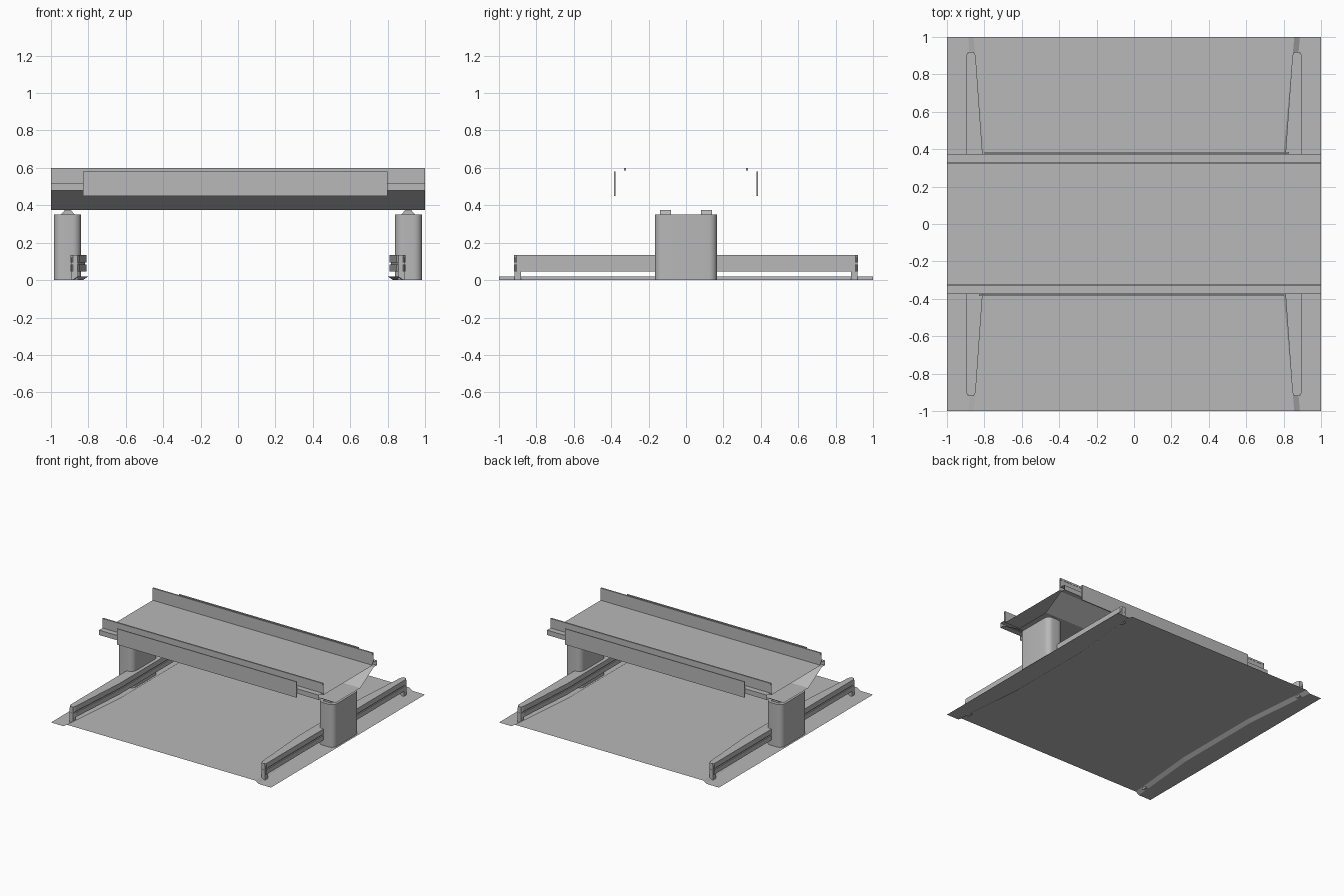
import bpy, bmesh, math
from mathutils import Vector

cube = bpy.data.objects.get("Cube")
if cube:
    bpy.data.objects.remove(cube, do_unlink=True)

GREY = (0.48, 0.48, 0.48, 1)
mat = bpy.data.materials.new("plain grey")
mat.use_nodes = True
mat.diffuse_color = GREY
mat.node_tree.nodes["Principled BSDF"].inputs["Base Color"].default_value = GREY


def finish(name, bm, closed=True, smooth=False):
    if closed:
        bmesh.ops.recalc_face_normals(bm, faces=bm.faces)
    mesh = bpy.data.meshes.new(name)
    bm.to_mesh(mesh)
    bm.free()
    obj = bpy.data.objects.new(name, mesh)
    bpy.context.collection.objects.link(obj)
    mesh.materials.append(mat)
    if smooth:
        bpy.ops.object.select_all(action="DESELECT")
        obj.select_set(True)
        bpy.context.view_layer.objects.active = obj
        bpy.ops.object.shade_smooth_by_angle(angle=math.radians(35))
    return obj


def prism(bm, outline, z0, z1):
    """Extrude a flat outline from z0 up to z1."""
    base = bm.faces.new([bm.verts.new((x, y, z0)) for x, y in outline])
    up = bmesh.ops.extrude_face_region(bm, geom=[base])["geom"]
    verts = [v for v in up if isinstance(v, bmesh.types.BMVert)]
    bmesh.ops.translate(bm, verts=verts, vec=(0, 0, z1 - z0))
    return verts


def rect(x0, x1, y0, y1):
    return [(x0, y0), (x1, y0), (x1, y1), (x0, y1)]


def rounded_rect(cx, hx, hy, r, steps=6):
    pts = []
    for i, (sx, sy) in enumerate([(1, 1), (-1, 1), (-1, -1), (1, -1)]):
        for k in range(steps + 1):
            a = (i + k / steps) * math.pi / 2
            pts.append((cx + sx * (hx - r) + r * math.cos(a), sy * (hy - r) + r * math.sin(a)))
    return pts


def sheet(name, rows):
    """Open surface spanning rows of points."""
    bm = bmesh.new()
    grid = [[bm.verts.new(p) for p in row] for row in rows]
    for a, b in zip(grid, grid[1:]):
        for i in range(len(a) - 1):
            bm.faces.new((a[i], a[i + 1], b[i + 1], b[i]))
    return finish(name, bm, closed=False)


# ground plate: raised middle stepping down to a thin rim on both sides
half = [(1, 0.857), (0.92, 0.85), (0.38, 0.80)]
edge = [(-y, x) for y, x in half] + [(y, x) for y, x in reversed(half)]
sheet("ground_plate", [[(-1, y, 0), (-x - 0.03, y, 0), (-x, y, 0.02), (x, y, 0.02),
                        (x + 0.03, y, 0), (1, y, 0)] for y, x in edge])

# deck: thin folded trough with kerb walls, ledges and a tapered belly
side = [(0.32, 0.50), (0.32, 0.60), (0.33, 0.60), (0.33, 0.52), (0.375, 0.52),
        (0.375, 0.48), (0.335, 0.48), (0.16, 0.375)]
section = side + [(-y, z) for y, z in reversed(side)] + [side[0]]
sheet("deck", [[(x, y, z) for y, z in section] for x in (1, -1)])

# kerb lips at the top of the deck walls
for s, label in ((1, "back"), (-1, "front")):
    bm = bmesh.new()
    y0, y1 = sorted((s * 0.32, s * 0.332))
    prism(bm, rect(-1, 1, y0, y1), 0.585, 0.60)
    finish(label + "_kerb_lip", bm)

    # side panel hung outside the ledge
    bm = bmesh.new()
    x0, x1 = sorted((s * 0.83, -s * 0.80))
    y0, y1 = sorted((s * 0.376, s * 0.384))
    prism(bm, rect(x0, x1, y0, y1), 0.45, 0.58)
    finish(label + "_side_panel", bm)

# tapered arm outline, running the full depth on each side
arm_half = [(0.81, 0.38), (0.847, 0.90), (0.857, 0.92), (0.883, 0.92), (0.895, 0.905)]
arm = arm_half + [(x, -y) for x, y in reversed(arm_half)]


def inset(outline, d):
    return [(x + (d if x < 0.87 else -d), y * (1 - d)) for x, y in outline]


for s, label in ((1, "left"), (-1, "right")):
    def flip(pts):
        return [(s * x, y) for x, y in pts]

    # pillar with rounded corners
    bm = bmesh.new()
    prism(bm, flip(rounded_rect(0.912, 0.073, 0.167, 0.045)), 0, 0.35)
    finish(label + "_pillar", bm, smooth=True)

    # tapered bearing blocks between pillar and deck
    bm = bmesh.new()
    for y in (-0.11, 0.11):
        top = prism(bm, flip(rect(0.872, 0.948, y - 0.03, y + 0.03)), 0.35, 0.375)
        for v in top:
            v.co.x = s * 0.91 + (v.co.x - s * 0.91) * 0.4
    finish(label + "_bearing_blocks", bm)

    # arm: two layers joined by a recessed core
    bm = bmesh.new()
    prism(bm, flip(arm), 0.045, 0.083)
    prism(bm, flip(inset(arm, 0.008)), 0.083, 0.093)
    prism(bm, flip(arm), 0.093, 0.135)
    finish(label + "_arm", bm)

    # feet under the arm tips
    bm = bmesh.new()
    for y in (-0.90, 0.90):
        prism(bm, flip(rect(0.855, 0.89, y - 0.018, y + 0.018)), 0, 0.12)
    finish(label + "_arm_feet", bm)
